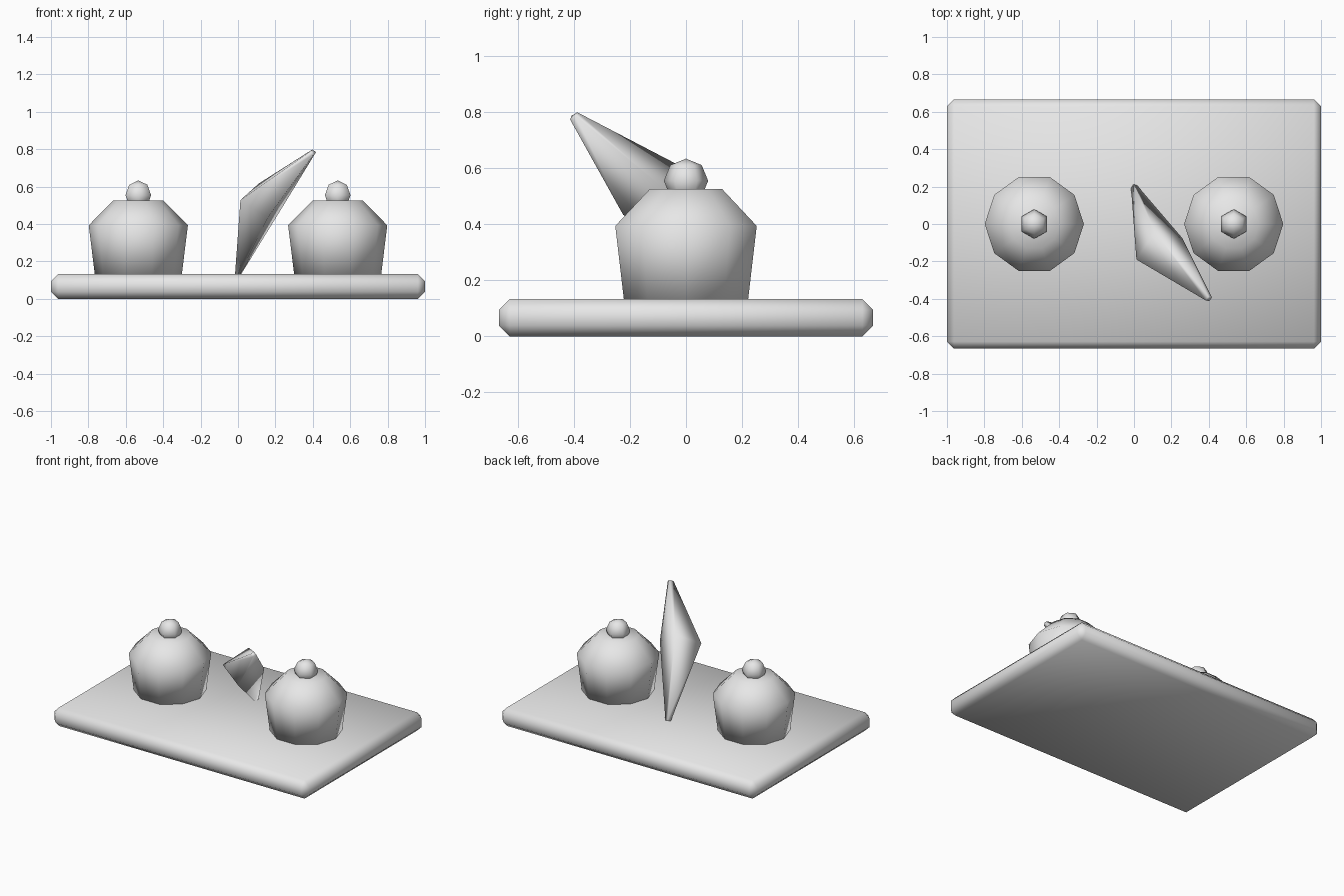
import bpy, bmesh, math
from mathutils import Vector

if "Cube" in bpy.data.objects:
    bpy.data.objects.remove(bpy.data.objects["Cube"])

grey = bpy.data.materials.new("light_grey")
grey.diffuse_color = (0.8, 0.8, 0.8, 1)
grey.use_nodes = True
grey.node_tree.nodes["Principled BSDF"].inputs["Base Color"].default_value = grey.diffuse_color


def finish(name, bm, loc=(0, 0, 0)):
    bmesh.ops.recalc_face_normals(bm, faces=bm.faces)
    for f in bm.faces:
        f.smooth = True
    mesh = bpy.data.meshes.new(name)
    bm.to_mesh(mesh)
    bm.free()
    mesh.materials.append(grey)
    ob = bpy.data.objects.new(name, mesh)
    ob.location = loc
    bpy.context.collection.objects.link(ob)
    return ob


def loft(name, rings, loc=(0, 0, 0)):
    """Skin a list of rings of points and cap both ends."""
    bm = bmesh.new()
    vs = [[bm.verts.new(p) for p in ring] for ring in rings]
    n = len(vs[0])
    for a, b in zip(vs, vs[1:]):
        for i in range(n):
            j = (i + 1) % n
            bm.faces.new((a[i], a[j], b[j], b[i]))
    bm.faces.new(vs[0])
    bm.faces.new(vs[-1])
    return finish(name, bm, loc)


def circle(r, z, n, start=0.0):
    return [(r * math.cos(start + math.tau * i / n),
             r * math.sin(start + math.tau * i / n), z) for i in range(n)]


# Board with chamfered edges
bm = bmesh.new()
bmesh.ops.create_cube(bm, size=1)
bmesh.ops.scale(bm, vec=(2, 1.333, 0.132), verts=bm.verts)
bmesh.ops.bevel(bm, geom=bm.edges[:], offset=0.038, segments=1, affect='EDGES')
finish("board", bm, (0, 0, 0.066))

# Two ten-sided cakes, each with a small six-sided ball on top
for side, x in (("left", -0.533), ("right", 0.533)):
    loft(side + "_cake", [circle(r, z, 10) for r, z in
                          ((0.232, 0.125), (0.265, 0.393), (0.135, 0.525))], (x, 0, 0))
    bm = bmesh.new()
    bmesh.ops.create_uvsphere(bm, u_segments=6, v_segments=4, radius=0.079)
    # put two corners of the hexagon on the y axis
    if max(v.co.x for v in bm.verts) > 0.075:
        for v in bm.verts:
            v.co.x, v.co.y = -v.co.y, v.co.x
    finish(side + "_ball", bm, (x, 0, 0.554))

# Leaning crescent: square section, thick in the middle, pointed at both ends
u = Vector((0.122, 0.058, -0.003))
v = Vector((-0.023, 0.092, 0.092))
stations = ((Vector((0.0, 0.2, 0.13)), 0.13),
            (Vector((0.135, -0.132, 0.525)), 1.0),
            (Vector((0.40, -0.40, 0.785)), 0.14))
loft("crescent", [[c - u * s, c - v * s, c + u * s, c + v * s] for c, s in stations])
